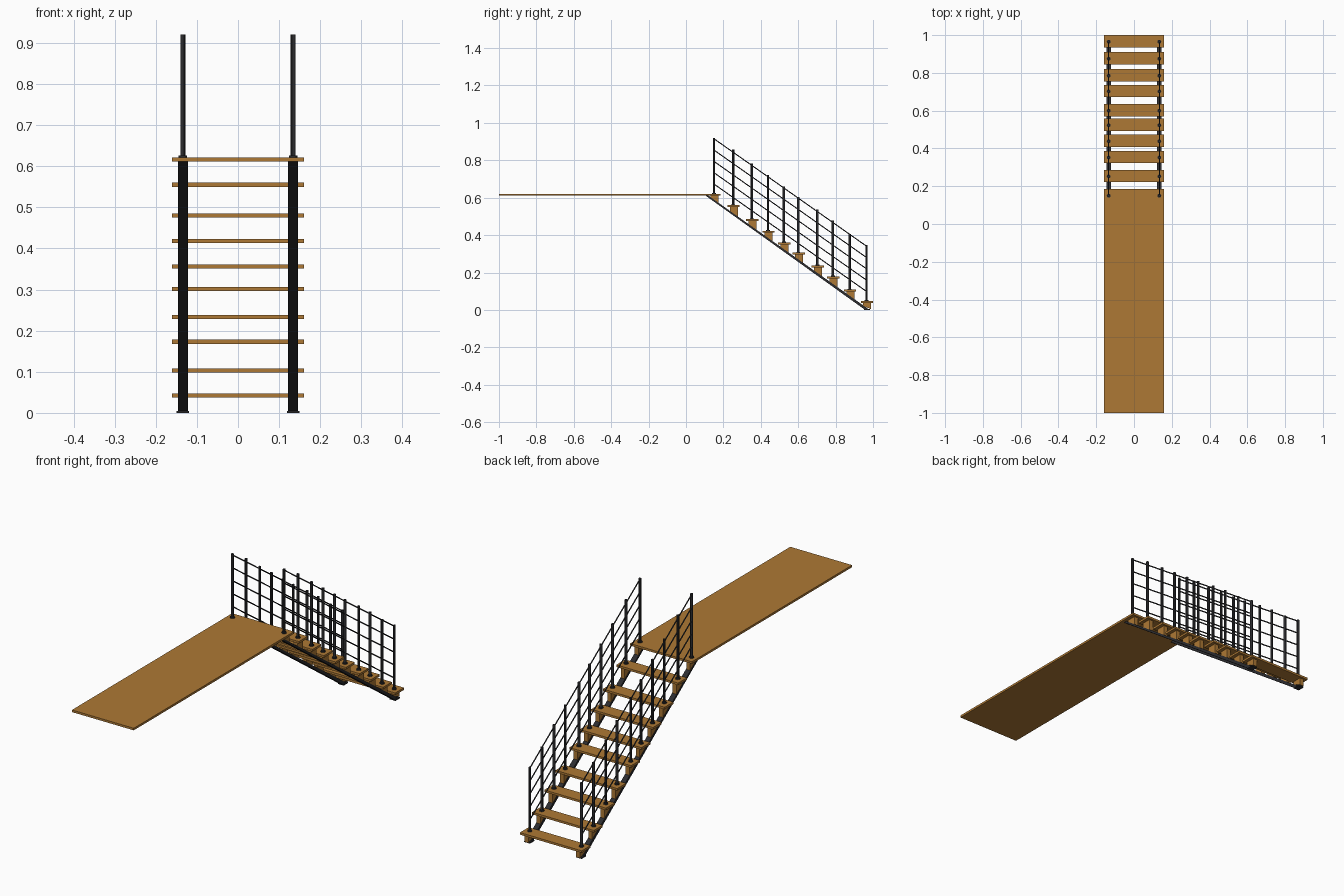
import bpy, bmesh, math
from mathutils import Vector

if "Cube" in bpy.data.objects:
    bpy.data.objects.remove(bpy.data.objects["Cube"])


def material(name, color):
    m = bpy.data.materials.new(name)
    m.diffuse_color = color
    m.use_nodes = True
    m.node_tree.nodes["Principled BSDF"].inputs["Base Color"].default_value = m.diffuse_color
    return m


wood = material("wood", (0.42, 0.19, 0.035, 1))
metal = material("dark_metal", (0.025, 0.025, 0.028, 1))


def box(name, lo, hi, mat):
    lo, hi = Vector(lo), Vector(hi)
    bpy.ops.mesh.primitive_cube_add(size=1, location=(lo + hi) / 2)
    o = bpy.context.object
    o.name = name
    o.scale = hi - lo
    o.data.materials.append(mat)
    return o


def rod(name, a, b, r, sides=12):
    a, b = Vector(a), Vector(b)
    bpy.ops.mesh.primitive_cylinder_add(vertices=sides, radius=r, depth=(b - a).length,
                                        location=(a + b) / 2)
    o = bpy.context.object
    o.name = name
    o.rotation_euler = (b - a).to_track_quat('Z', 'Y').to_euler()
    o.data.materials.append(metal)
    bpy.ops.object.shade_smooth_by_angle()
    return o


def prism(name, profile, x, width, mat):
    """Extrude a (y, z) profile across x."""
    bm = bmesh.new()
    f = bm.faces.new([bm.verts.new((x - width / 2, y, z)) for y, z in profile])
    g = bmesh.ops.extrude_face_region(bm, geom=[f])
    bmesh.ops.translate(bm, vec=(width, 0, 0),
                        verts=[v for v in g["geom"] if isinstance(v, bmesh.types.BMVert)])
    bmesh.ops.recalc_face_normals(bm, faces=bm.faces)
    me = bpy.data.meshes.new(name)
    bm.to_mesh(me)
    bm.free()
    me.materials.append(mat)
    o = bpy.data.objects.new(name, me)
    bpy.context.collection.objects.link(o)
    return o


# front edge y and centre z of each tread, lowest first
steps = [(0.935, 0.042), (0.845, 0.103), (0.755, 0.173), (0.672, 0.233), (0.57, 0.301),
         (0.493, 0.356), (0.408, 0.418), (0.322, 0.48), (0.222, 0.555), (0.12, 0.616)]
DEPTH, HALF, T, POST_X, POST_H = 0.065, 0.16, 0.005, 0.134, 0.304


def stringer_top(y):
    return 0.613 - (y - 0.115) * 0.709


for i, (y, z) in enumerate(steps):
    # treads, the top one running on as the long platform
    last = i == len(steps) - 1
    box("platform" if last else f"tread_{i + 1}", (-HALF, -1 if last else y, z - T),
        (HALF, y + DEPTH, z + T), wood)
    py = y + 0.03
    for s in (-1, 1):
        x = s * POST_X
        # wedge bracket between tread and stringer
        under = z - T
        y0 = y + 0.012
        y1 = y + 0.055
        prism("tread_bracket", [(y0, max(stringer_top(y0) - 0.002, 0.004)), (y0, under),
                                (y1, under), (y1, max(stringer_top(y1) - 0.002, 0.004))],
              x, 0.02, wood)
        # baluster with base flange
        rod("baluster", (x, py, z), (x, py, z + POST_H), 0.0062)
        rod("baluster_flange", (x, py, z + T), (x, py, z + T + 0.005), 0.0105)

for s in (-1, 1):
    x = s * POST_X
    # sloping flat stringer, cut level at both ends
    prism("stringer", [(0.105, 0.611), (0.12, 0.611), (0.979, 0.002), (0.955, 0.002)],
          x, 0.024, metal)
    box("stringer_foot", (x - 0.015, 0.952, 0), (x + 0.015, 0.985, 0.005), metal)
    # five parallel rails
    for k in range(5):
        h = 0.299 - k * 0.0605
        rod("rail", (x, 0.15, 0.616 + h), (x, 0.965, 0.042 + h), 0.0028, 8)
